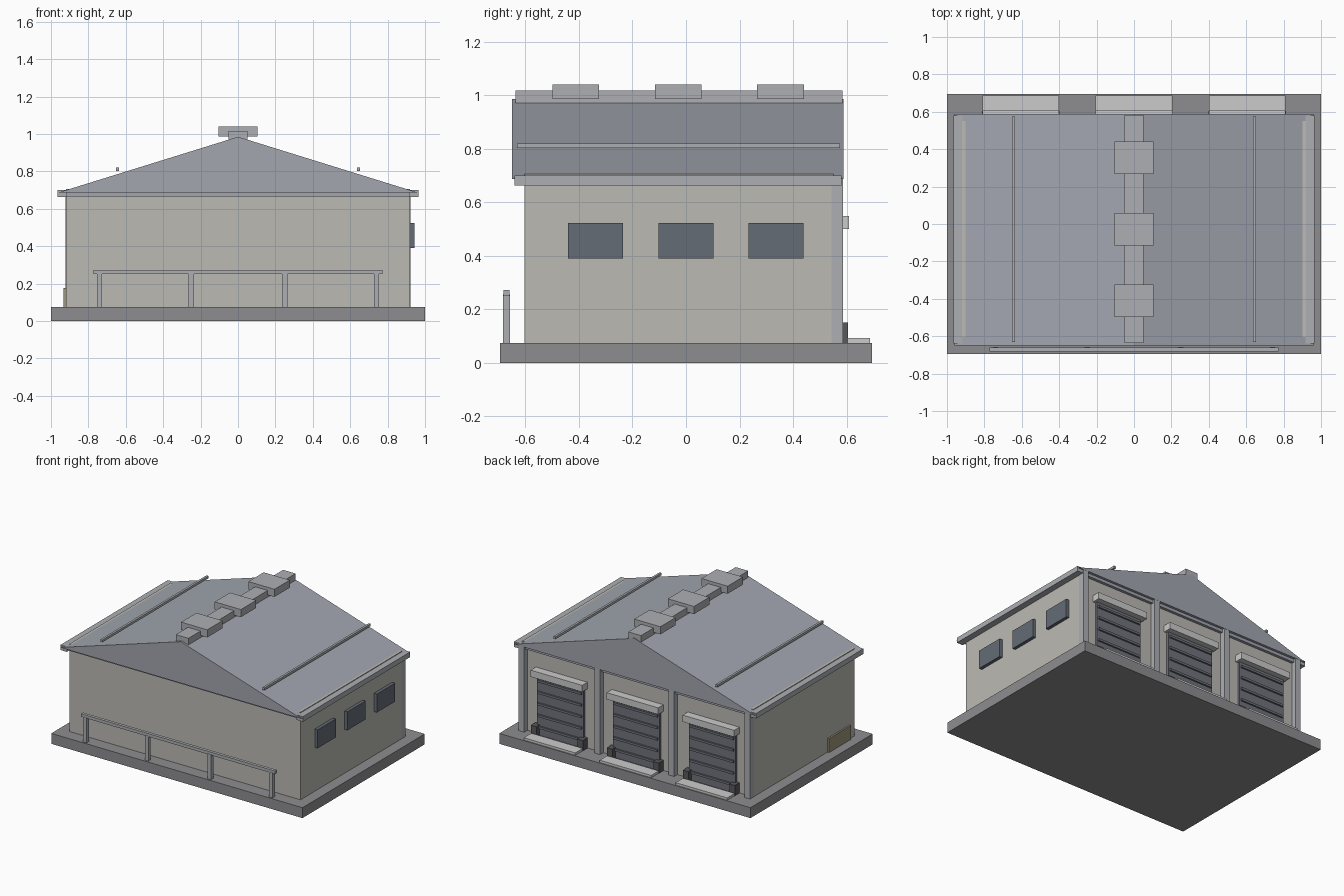
import bpy, bmesh

if "Cube" in bpy.data.objects:
    bpy.data.objects.remove(bpy.data.objects["Cube"])


def material(name, r, g, b):
    m = bpy.data.materials.new(name)
    m.diffuse_color = (r, g, b, 1)
    m.use_nodes = True
    m.node_tree.nodes["Principled BSDF"].inputs["Base Color"].default_value = m.diffuse_color
    return m


WALL = material("wall_paint", 0.50, 0.49, 0.45)
ROOF = material("roof_metal", 0.36, 0.38, 0.43)
TRIM = material("trim_metal", 0.42, 0.43, 0.45)
CONCRETE = material("slab_concrete", 0.27, 0.27, 0.28)
LIGHT = material("light_concrete", 0.54, 0.54, 0.52)
DOOR = material("door_steel", 0.16, 0.17, 0.20)
GLASS = material("window_glass", 0.13, 0.15, 0.18)
RUBBER = material("rubber", 0.10, 0.10, 0.11)
HATCH = material("hatch_paint", 0.34, 0.31, 0.20)


def finish(name, bm, mat):
    bmesh.ops.recalc_face_normals(bm, faces=bm.faces)
    mesh = bpy.data.meshes.new(name)
    bm.to_mesh(mesh)
    bm.free()
    mesh.materials.append(mat)
    ob = bpy.data.objects.new(name, mesh)
    bpy.context.collection.objects.link(ob)
    return ob


def box(name, x, y, z, mat):
    """Box from (min, max) ranges on each axis."""
    bm = bmesh.new()
    bmesh.ops.create_cube(bm, size=1)
    for v in bm.verts:
        for i, (lo, hi) in enumerate((x, y, z)):
            v.co[i] = lo if v.co[i] < 0 else hi
    return finish(name, bm, mat)


def span(center, half):
    return (center - half, center + half)


# Base slab and walls
box("base_slab", (-1, 1), (-0.695, 0.695), (0, 0.075), CONCRETE)
box("walls", (-0.92, 0.92), (-0.603, 0.55), (0.07, 0.705), WALL)

# Gable roof as an extruded triangle
bm = bmesh.new()
tri = bm.faces.new([bm.verts.new((x, -0.65, z))
                    for x, z in ((-0.96, 0.687), (0.96, 0.687), (0, 0.985))])
ext = bmesh.ops.extrude_face_region(bm, geom=[tri])
for v in ext["geom"]:
    if isinstance(v, bmesh.types.BMVert):
        v.co.y = 0.588
finish("gable_roof", bm, ROOF)

# Eaves: soffit, gutters and snow bars
box("soffit", (-0.93, 0.93), (-0.62, 0.57), (0.665, 0.69), ROOF)
for side, s in (("left", -1), ("right", 1)):
    box(side + "_gutter", sorted((s * 0.915, s * 0.965)), (-0.64, 0.58), (0.663, 0.70), TRIM)
    box(side + "_snow_bar", span(s * 0.645, 0.008), (-0.632, 0.575), (0.803, 0.82), TRIM)

# Ridge cap and roof vents
box("ridge_cap", (-0.05, 0.05), (-0.636, 0.584), (0.965, 1.017), TRIM)
for i, y in enumerate((-0.411, -0.029, 0.353)):
    box(f"roof_vent_{i + 1}", (-0.104, 0.104), span(y, 0.087), (0.985, 1.04), TRIM)

# Windows on the right wall, service hatch on the left wall
for i, y in enumerate((-0.338, 0, 0.336)):
    box(f"window_{i + 1}", (0.91, 0.943), span(y, 0.103), (0.39, 0.523), GLASS)
box("service_hatch", (-0.932, -0.91), (-0.546, -0.296), (0.075, 0.175), HATCH)

# Front railing
for i, x in enumerate((-0.74, -0.25, 0.25, 0.74)):
    box(f"rail_post_{i + 1}", span(x, 0.014), (-0.683, -0.657), (0.07, 0.255), TRIM)
box("top_rail", (-0.772, 0.772), (-0.681, -0.659), (0.25, 0.272), TRIM)

# Rear pilasters
for i, x in enumerate((-0.899, -0.295, 0.295, 0.899)):
    box(f"pilaster_{i + 1}", span(x, 0.022), (0.543, 0.587), (0.075, 0.69), TRIM)

# Three loading bays: ribbed door, hood, sill and bumpers
for i, x in enumerate((-0.605, 0, 0.605)):
    n = f"bay_{i + 1}_"
    box(n + "door", span(x, 0.185), (0.54, 0.568), (0.075, 0.51), DOOR)
    for k in range(5):
        box(n + f"door_rib_{k + 1}", span(x, 0.175), (0.56, 0.58),
            span(0.135 + 0.083 * k, 0.008), DOOR)
    box(n + "hood", span(x, 0.205), (0.54, 0.609), (0.50, 0.548), LIGHT)
    box(n + "sill", span(x, 0.205), (0.602, 0.688), (0.07, 0.092), LIGHT)
    for side, s in (("left", -1), ("right", 1)):
        box(n + side + "_bumper", span(x + s * 0.185, 0.022), (0.54, 0.605), (0.075, 0.15), RUBBER)
